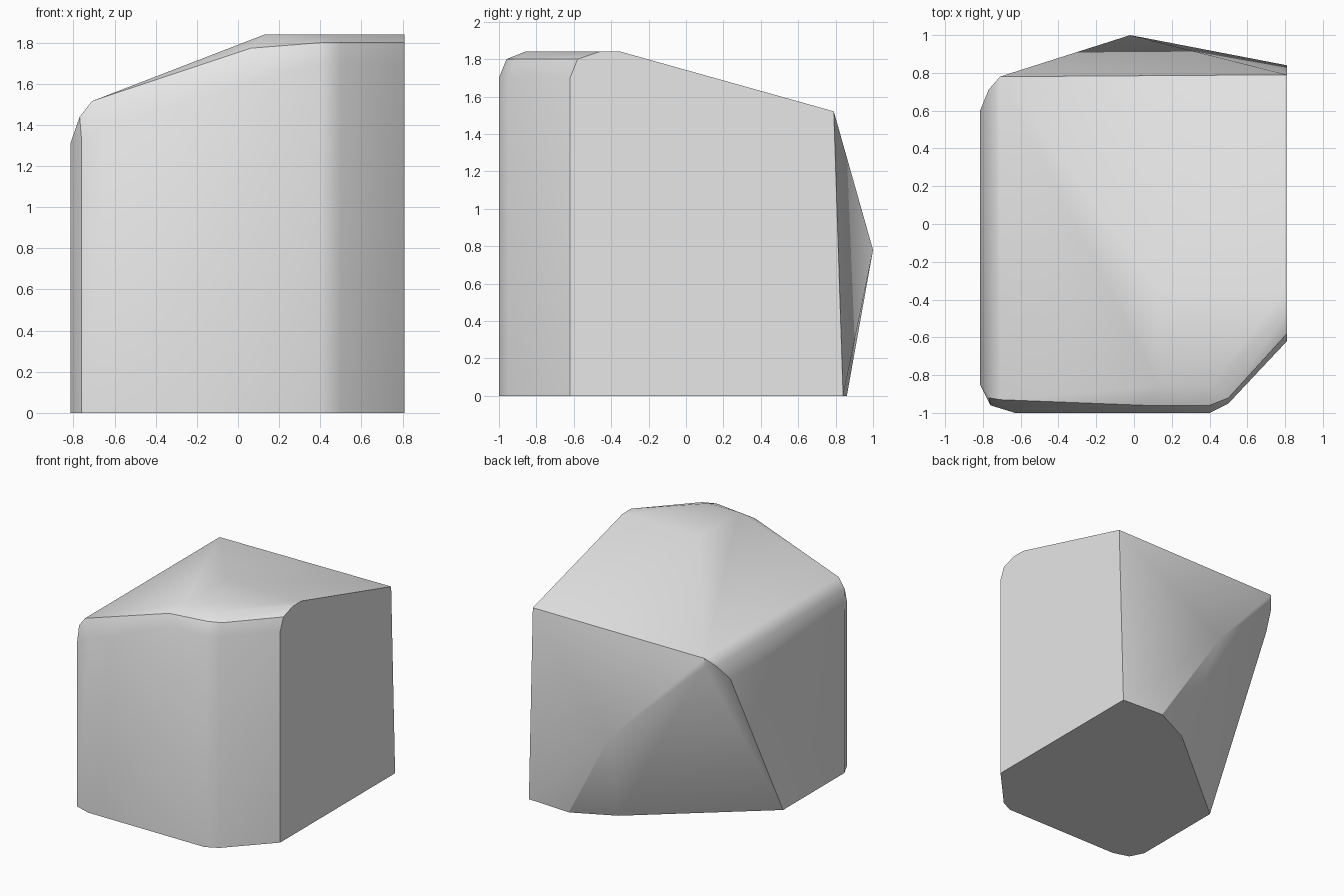
import bpy
import bmesh
import math

default_cube = bpy.data.objects.get("Cube")
if default_cube:
    bpy.data.objects.remove(default_cube, do_unlink=True)


def make_material(name, value):
    mat = bpy.data.materials.new(name)
    mat.use_nodes = True
    colour = (value, value, value, 1)
    mat.diffuse_color = colour
    mat.node_tree.nodes["Principled BSDF"].inputs["Base Color"].default_value = colour
    return mat


def roof_height(x, y):
    """Flat crown that slopes down to the left edge and to the back."""
    return min(1.84, 1.79 + 0.386 * x, 1.84 - 0.28 * (y + 0.35))


points = []


def add(x, y, z):
    points.append((x, y, z))


def add_on_roof(x, y, drop=0):
    add(x, y, roof_height(x, y) - drop)


# Front wall: straight columns with a rounded shoulder at the top
for x, y in [(-0.63, -1), (0.13, -1), (0.4, -1), (0.5, -0.95), (0.81, -0.62)]:
    add(x, y, 0)
    add_on_roof(x, y, 0.14)
for x, y in [(0.06, -0.96), (0.4, -0.96), (0.5, -0.92), (0.81, -0.58)]:
    add_on_roof(x, y, 0.04)

# Crown and slopes of the roof
for x, y in [(-0.71, -0.93), (0.13, -0.86), (0.4, -0.86), (0.81, -0.46),
             (0.13, -0.35), (0.81, -0.35), (-0.71, 0.78), (0.81, 0.79)]:
    add_on_roof(x, y)

# Left wall with a rounded upper edge
for x, z, front, back in [(-0.815, 1.31, -0.85, 0.6), (-0.77, 1.44, -0.92, 0.71)]:
    add(x, front, z)
    add(x, back, z)
add(-0.76, -0.96, 1.32)
add(-0.76, -0.96, 0)
add(-0.815, -0.85, 0)
add(-0.815, -0.07, 0)

# Back point, undercut and back edge of the base
add(-0.02, 1, 0.78)
add(-0.71, 0.78, 1.45)
for x, y in [(0.11, 0.7), (0.44, 0.86), (0.81, 0.84)]:
    add(x, y, 0)

# Wrap the planes into one solid boulder
bm = bmesh.new()
for p in points:
    bm.verts.new(p)
hull = bmesh.ops.convex_hull(bm, input=bm.verts)
loose = [v for v in bm.verts if not v.link_faces]
bmesh.ops.delete(bm, geom=loose, context="VERTS")
bmesh.ops.dissolve_limit(bm, angle_limit=math.radians(2), verts=bm.verts, edges=bm.edges)
bmesh.ops.recalc_face_normals(bm, faces=bm.faces)

mesh = bpy.data.meshes.new("boulder")
bm.to_mesh(mesh)
bm.free()
mesh.materials.append(make_material("light grey stone", 0.8))
boulder = bpy.data.objects.new("boulder", mesh)
bpy.context.collection.objects.link(boulder)

# Soft rounded edges, crisp breaks
bpy.ops.object.select_all(action="DESELECT")
boulder.select_set(True)
bpy.context.view_layer.objects.active = boulder
bpy.ops.object.shade_smooth_by_angle(angle=math.radians(31))
